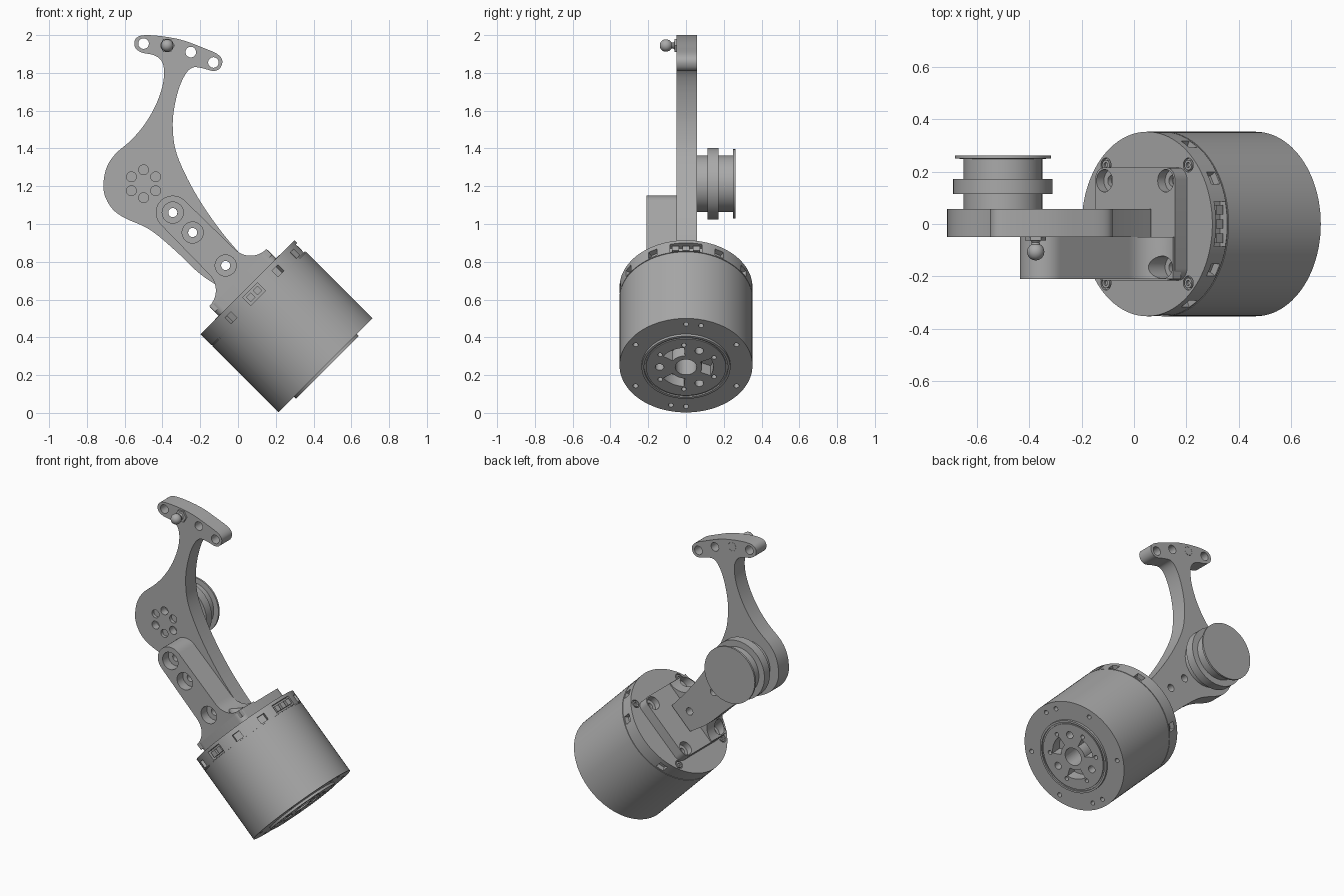
import bpy, bmesh, math
from mathutils import Matrix, Vector

if "Cube" in bpy.data.objects:
    bpy.data.objects.remove(bpy.data.objects["Cube"])

T = Matrix.Translation
MOTOR = T((0.05, 0, 0.665)) @ Matrix.Rotation(math.radians(-45), 4, 'Y')  # local z = motor axis
UP_FRONT = Matrix.Rotation(math.radians(90), 4, 'X')                      # local z -> -y

grey = bpy.data.materials.new("machined_grey")
grey.diffuse_color = (0.4, 0.4, 0.4, 1)
grey.use_nodes = True
grey.node_tree.nodes["Principled BSDF"].inputs["Base Color"].default_value = grey.diffuse_color


def lathe(bm, profile, mat=Matrix(), n=32, phase=0.0):
    """Revolve (radius, height) pairs that start and end on the axis."""
    rings = []
    for r, z in profile:
        if r == 0:
            rings.append([bm.verts.new(mat @ Vector((0, 0, z)))])
        else:
            rings.append([bm.verts.new(mat @ Vector((r * math.cos(phase + math.tau * i / n),
                                                     r * math.sin(phase + math.tau * i / n), z)))
                          for i in range(n)])
    for a, b in zip(rings, rings[1:]):
        for i in range(n):
            j = (i + 1) % n
            if len(a) == 1:
                bm.faces.new((a[0], b[i], b[j]))
            elif len(b) == 1:
                bm.faces.new((a[i], b[0], a[j]))
            else:
                bm.faces.new((a[i], b[i], b[j], a[j]))


def cyl(bm, r, z0, z1, mat=Matrix(), n=24):
    lathe(bm, [(0, z0), (r, z0), (r, z1), (0, z1)], mat, n)


def prism(bm, pts, h0, h1, mat=Matrix()):
    """Extrude a 2D outline along local z."""
    lo = [bm.verts.new(mat @ Vector((x, y, h0))) for x, y in pts]
    hi = [bm.verts.new(mat @ Vector((x, y, h1))) for x, y in pts]
    bm.faces.new(lo)
    bm.faces.new(hi)
    for i in range(len(pts)):
        j = (i + 1) % len(pts)
        bm.faces.new((lo[i], lo[j], hi[j], hi[i]))


def rect(x, y):
    return [(-x, -y), (x, -y), (x, y), (-x, y)]


def arc(cx, cy, r, a0, a1, n):
    return [(cx + r * math.cos(math.radians(a0 + (a1 - a0) * i / n)),
             cy + r * math.sin(math.radians(a0 + (a1 - a0) * i / n))) for i in range(n + 1)]


def spline(pts, steps=5):
    """Smooth open curve through the points."""
    p = [Vector(q) for q in [pts[0]] + pts + [pts[-1]]]
    out = []
    for a, b, c, d in zip(p, p[1:], p[2:], p[3:]):
        for k in range(steps):
            t = k / steps
            out.append(tuple(0.5 * (2 * b + (c - a) * t + (2 * a - 5 * b + 4 * c - d) * t ** 2
                                    + (3 * b - a - 3 * c + d) * t ** 3)))
    return out + [tuple(p[-1])]


def make(name, bm, cut=None):
    """Turn a bmesh into an object, carve it with the cutter mesh, shade it."""
    bmesh.ops.recalc_face_normals(bm, faces=bm.faces)
    me = bpy.data.meshes.new(name)
    bm.to_mesh(me)
    bm.free()
    ob = bpy.data.objects.new(name, me)
    bpy.context.collection.objects.link(ob)
    if name == "cutter":
        ob.hide_render = True
        return ob
    me.materials.append(grey)
    bpy.ops.object.select_all(action='DESELECT')
    bpy.context.view_layer.objects.active = ob
    ob.select_set(True)
    if cut:
        tool = make("cutter", cut)
        mod = ob.modifiers.new("holes", 'BOOLEAN')
        mod.operation, mod.solver, mod.object = 'DIFFERENCE', 'EXACT', tool
        bpy.context.view_layer.objects.active = ob
        bpy.ops.object.modifier_apply(modifier=mod.name)
        bpy.data.objects.remove(tool)
    bpy.ops.object.shade_smooth_by_angle(angle=math.radians(30))
    return ob


def polar(r, deg):
    return r * math.cos(math.radians(deg)), r * math.sin(math.radians(deg))


# Motor housing with seam groove and raised output boss
R, L = 0.352, 0.585
bm, cut = bmesh.new(), bmesh.new()
lathe(bm, [(0, 0), (R, 0), (R, -0.083), (R - 0.004, -0.083), (R - 0.004, -0.088), (R, -0.088),
           (R, -L), (0.235, -L), (0.235, -L - 0.015), (0.222, -L - 0.015), (0.222, -L - 0.006),
           (0.212, -L - 0.006), (0.212, -L - 0.013), (0, -L - 0.013)], MOTOR, 96)
bottom = -L - 0.05
for deg in (0, 15, 60, 120, 180, 195, 240, 300):      # rim screw holes
    cyl(cut, 0.014, -L - 0.03, -L + 0.05, MOTOR @ T((*polar(0.308, deg), 0)), 16)
cyl(cut, 0.057, bottom, -L + 0.2, MOTOR, 32)           # centre bore
for k in range(3):                                     # output windows and holes
    w = 90 + 120 * k
    prism(cut, arc(0, 0, 0.145, w - 26, w + 26, 10) + arc(0, 0, 0.085, w + 26, w - 26, 10),
          bottom, -L + 0.06, MOTOR)
    cyl(cut, 0.023, bottom, -L + 0.05, MOTOR @ T((*polar(0.14, w + 60), 0)))
    for d in (-40, 40):
        cyl(cut, 0.013, bottom, -L + 0.04, MOTOR @ T((*polar(0.165, w + 60 + d * 0.85), 0)), 16)
for deg in (30, 60, -30, -60, -120, 120):              # side vents
    prism(cut, rect(0.03, 0.026), -0.075, -0.03,
          MOTOR @ Matrix.Rotation(math.radians(deg), 4, 'Z') @ T((R, 0, 0)))
for deg in (0, -90):                                   # connector sockets
    prism(cut, rect(0.04, 0.085 if deg == 0 else 0.055), -0.08, -0.02,
          MOTOR @ Matrix.Rotation(math.radians(deg), 4, 'Z') @ T((R, 0, 0)))
for sx in (-1, 1):                                     # cap screw recesses
    for sy in (-1, 1):
        cyl(cut, 0.027, -0.012, 0.02, MOTOR @ T((sx * 0.222, sy * 0.225, 0)))
make("motor_housing", bm, cut)

# Connector blocks and cap screws on the motor
bm = bmesh.new()
for deg, ys in ((0, (-0.055, 0, 0.055)), (-90, (-0.025, 0.025))):
    for y in ys:
        prism(bm, rect(0.016, 0.018), -0.068, -0.032,
              MOTOR @ Matrix.Rotation(math.radians(deg), 4, 'Z') @ T((R - 0.026, y, 0)))
make("connector_blocks", bm)
bm = bmesh.new()
for sx in (-1, 1):
    for sy in (-1, 1):
        lathe(bm, [(0, -0.014), (0.02, -0.014), (0.02, 0.001), (0.01, 0.001), (0.01, -0.008), (0, -0.008)],
              MOTOR @ T((sx * 0.222, sy * 0.225, 0)), 20)
make("cap_screws", bm)

# Square mounting plate on the motor cap
bm, cut = bmesh.new(), bmesh.new()
P, c = 0.215, 0.045
outline = []
for a, (sx, sy) in zip((0, 90, 180, 270), ((1, 1), (-1, 1), (-1, -1), (1, -1))):
    outline += arc(sx * (P - c), sy * (P - c), c, a, a + 90, 6)
prism(bm, outline, 0, 0.065, MOTOR)
for sx in (-1, 1):
    for sy in (-1, 1):
        lathe(cut, [(0, 0.006), (0.022, 0.006), (0.022, 0.025), (0.043, 0.025), (0.043, 0.3), (0, 0.3)],
              MOTOR @ T((sx * 0.165, sy * 0.165, 0)))
make("mounting_plate", bm, cut)

# Upright bracket: flared foot, straight sides, rounded end
stem_holes = (0.163, 0.41, 0.559)
STEM = MOTOR @ UP_FRONT                                # local (u, a) plane, z -> front
bm, cut = bmesh.new(), bmesh.new()
right = [(0.213, 0.03), (0.213, 0.065)] + arc(0.213, 0.19, 0.118, 270, 180, 10)
half = right + arc(0, 0.559, 0.09, 0, 90, 10)
prism(bm, half + [(-x, y) for x, y in reversed(half[:-1])], 0.05, 0.21, STEM)
for a in stem_holes:
    lathe(cut, [(0, -0.1), (0.024, -0.1), (0.024, 0.15), (0.056, 0.15), (0.056, 0.3), (0, 0.3)],
          STEM @ T((0, a, 0)))
for sx in (-1, 1):                                     # screw access through the foot
    cyl(cut, 0.043, 0.025, 0.4, MOTOR @ T((sx * 0.165, -0.165, 0)))
make("upright_bracket", bm, cut)

# Curved link arm with a rounded elbow and a cross foot
bm, cut = bmesh.new(), bmesh.new()
path = [(-.07, .65), (-.2, .735), (-.335, .862), (-.467, .97), (-.6, 1.032), (-.665, 1.08),
        (-.705, 1.15), (-.712, 1.22), (-.695, 1.3), (-.65, 1.37), (-.57, 1.44), (-.5, 1.52),
        (-.44, 1.62), (-.4, 1.73), (-.392, 1.82), (-.41, 1.87), (-.45, 1.895), (-.51, 1.908),
        (-.545, 1.935), (-.545, 1.975), (-.51, 1.998), (-.42, 1.996), (-.3, 1.975), (-.19, 1.935),
        (-.11, 1.9), (-.083, 1.865), (-.095, 1.825), (-.13, 1.81), (-.19, 1.825), (-.24, 1.828),
        (-.28, 1.79), (-.315, 1.71), (-.34, 1.6), (-.345, 1.5), (-.33, 1.39), (-.28, 1.265),
        (-.2, 1.12), (-.1, .975), (-.005, .86), (.064, .785)]
prism(bm, spline(path), -0.057, 0.05, UP_FRONT)
for a in stem_holes:
    cyl(cut, 0.024, -0.2, 0.2, STEM @ T((0, a, 0)))
for x, z in ((-.5, 1.955), (-.25, 1.91), (-.13, 1.855), (-.375, 1.945)):
    lathe(cut, [(0, -0.2), (0.028, -0.2), (0.028, 0.2), (0, 0.2)], UP_FRONT @ T((x, z, 0)))
for k in range(6):
    dx, dz = polar(0.074, 90 + 60 * k)
    cyl(cut, 0.026, 0.0 if k % 2 == 0 else 0.03, 0.2, UP_FRONT @ T((-0.5 + dx, 1.213 + dz, 0)))
make("link_arm", bm, cut)

# Pulley behind the elbow
bm = bmesh.new()
lathe(bm, [(0, -0.05), (0.15, -0.05), (0.15, -0.115), (0.19, -0.115), (0.19, -0.172), (0.15, -0.172),
           (0.15, -0.248), (0.183, -0.25), (0.183, -0.262), (0, -0.262)], UP_FRONT @ T((-0.5, 1.213, 0)), 64)
make("pulley", bm)

# Ball stud on the foot: shank, hexagonal collar, neck and ball
bm = bmesh.new()
stud = UP_FRONT @ T((-0.375, 1.945, 0))
cyl(bm, 0.027, -0.057, 0.052, stud)
cyl(bm, 0.04, 0.05, 0.062, stud, 6)
ball = [(0.033 * math.sin(math.radians(t)), 0.106 - 0.033 * math.cos(math.radians(t)))
        for t in range(30, 180, 15)]
lathe(bm, [(0, 0.06), (0.022, 0.06), (0.015, 0.07)] + ball + [(0, 0.139)], stud, 24)
make("ball_stud", bm)
